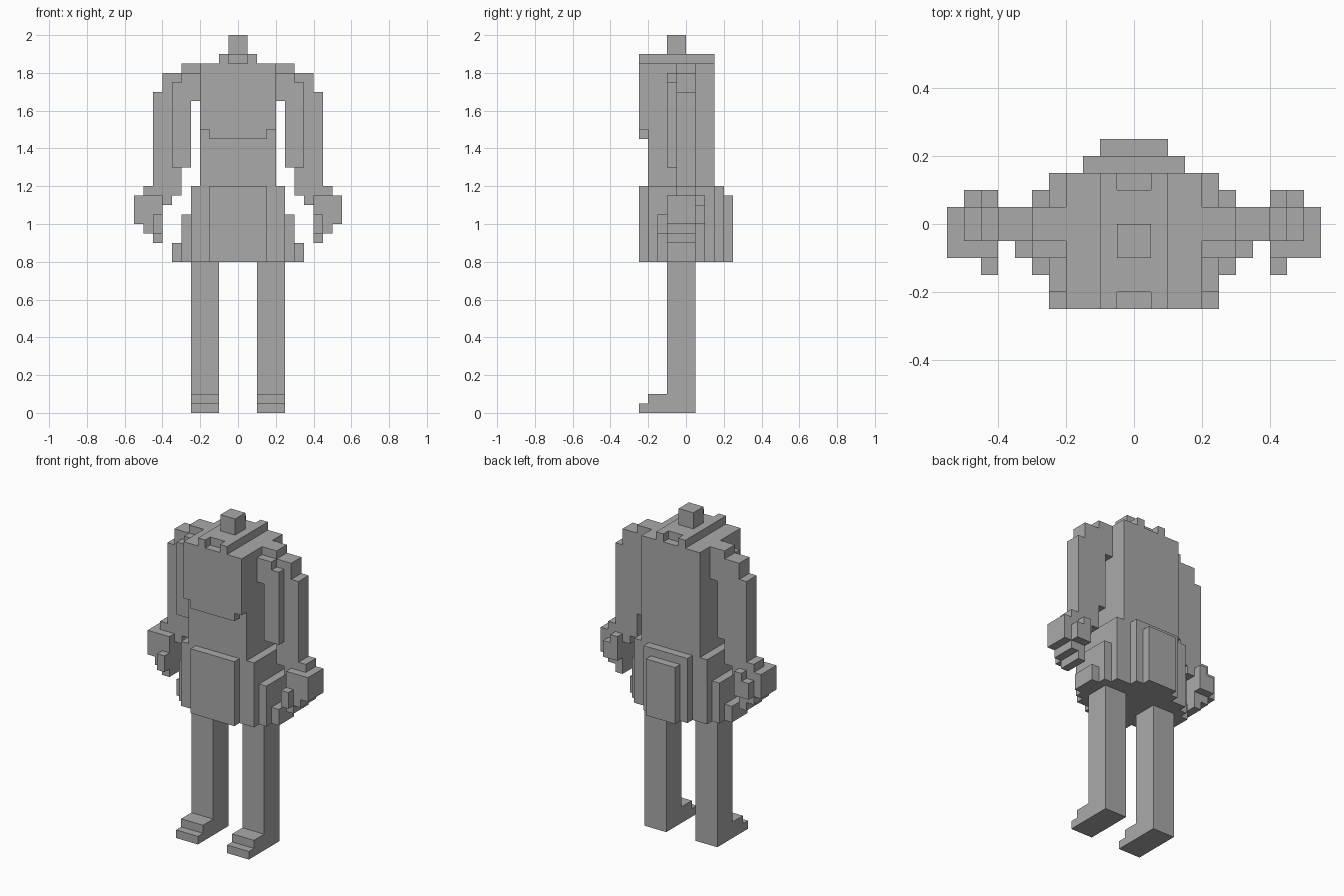
import bpy
import bmesh
from mathutils import Vector
from math import radians

UNIT = 0.05  # edge of one block

cube = bpy.data.objects.get("Cube")
if cube:
    bpy.data.objects.remove(cube, do_unlink=True)

GREY = (0.4, 0.4, 0.4, 1.0)
grey = bpy.data.materials.new("plain grey")
grey.use_nodes = True
grey.diffuse_color = GREY
shader = next(n for n in grey.node_tree.nodes if n.type == 'BSDF_PRINCIPLED')
shader.inputs["Base Color"].default_value = GREY
shader.inputs["Roughness"].default_value = 0.8


def blocks(*spans):
    """All block cells inside the given (x0, x1, y0, y1, z0, z1) spans."""
    return {(x, y, z)
            for x0, x1, y0, y1, z0, z1 in spans
            for x in range(x0, x1) for y in range(y0, y1) for z in range(z0, z1)}


def build(name, cells):
    """Skin a set of cells with one clean outer shell."""
    bm = bmesh.new()
    corners = {}

    def corner(p):
        key = tuple(round(c) for c in p)
        if key not in corners:
            corners[key] = bm.verts.new(Vector(key) * UNIT)
        return corners[key]

    for cell in cells:
        for axis in range(3):
            u, v = Vector(), Vector()
            u[(axis + 1) % 3] = v[(axis + 2) % 3] = 1
            for side in (0, 1):
                step = Vector()
                step[axis] = 2 * side - 1
                if tuple(round(c) for c in Vector(cell) + step) in cells:
                    continue
                o = Vector(cell)
                o[axis] += side
                loop = [o, o + u, o + u + v, o + v]
                bm.faces.new([corner(p) for p in (loop if side else loop[::-1])])
    bmesh.ops.dissolve_limit(bm, angle_limit=radians(1), verts=bm.verts, edges=bm.edges)
    mesh = bpy.data.meshes.new(name)
    bm.to_mesh(mesh)
    bm.free()
    mesh.materials.append(grey)
    obj = bpy.data.objects.new(name, mesh)
    bpy.context.collection.objects.link(obj)


def build_pair(name, cells):
    """The left part and its mirrored twin."""
    build("left_" + name, cells)
    build("right_" + name, {(-x - 1, y, z) for x, y, z in cells})


# Body with a raised front panel and a notched top ridge
ridge = blocks((-2, 2, -5, 3, 37, 38)) - blocks((-1, 1, -5, -4, 37, 38), (-1, 1, 2, 3, 37, 38))
panel = blocks((-4, 4, -5, -4, 30, 37), (-3, 3, -5, -4, 29, 30))
build("body", blocks((-4, 4, -4, 3, 24, 37)) | panel | ridge)
build("top_knob", blocks((-1, 1, -2, 0, 38, 40)))

# Skirt: core, front flap, stepped back flap, flared sides
build("skirt", blocks(
    (-5, 5, -4, 3, 16, 24),
    (-3, 3, -5, 4, 16, 24),
    (-2, 2, 4, 5, 16, 23),
    (-6, 6, -3, 2, 16, 21),
    (-7, 7, -2, 1, 16, 18)))

# Legs with stepped feet
build_pair("leg", blocks(
    (2, 5, -2, 1, 0, 16),
    (2, 5, -4, -2, 0, 2),
    (2, 5, -5, -4, 0, 1)))

# Arms: shoulder, sleeve, front ridge, wrist
build_pair("arm", blocks(
    (4, 6, -1, 1, 33, 37),
    (5, 8, -1, 1, 26, 36),
    (8, 9, -1, 1, 24, 34),
    (4, 6, -2, -1, 33, 36),
    (5, 7, -2, -1, 26, 35),
    (6, 8, -1, 1, 23, 26),
    (7, 8, -1, 1, 22, 23)))

# Hands: wrist cap, palm, back bumps, thumb, curled fingers
build_pair("hand", blocks(
    (8, 10, -1, 1, 23, 24),
    (8, 11, -2, 1, 20, 23),
    (8, 9, 1, 2, 20, 23),
    (9, 10, 1, 2, 20, 22),
    (8, 9, -3, -2, 19, 21),
    (8, 10, -2, 1, 19, 20),
    (8, 9, -2, 1, 18, 19)))
